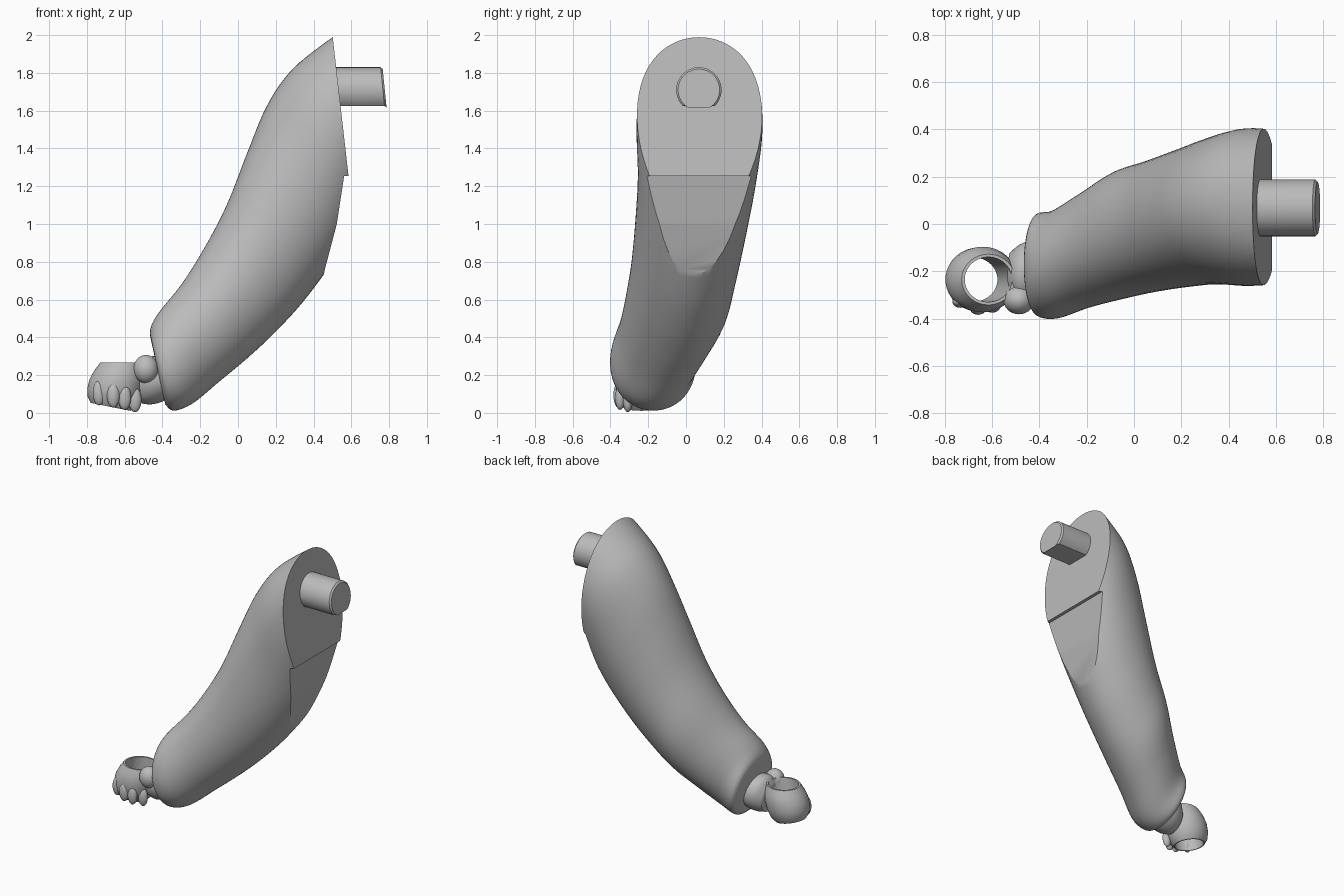
import bpy, bmesh, math
from mathutils import Vector

cube = bpy.data.objects.get("Cube")
if cube:
    bpy.data.objects.remove(cube, do_unlink=True)

grey = bpy.data.materials.new("plain grey")
grey.use_nodes = True
colour = (0.5, 0.5, 0.5, 1)
grey.diffuse_color = colour
grey.node_tree.nodes["Principled BSDF"].inputs["Base Color"].default_value = colour


def finish(name, bm, angle=35):
    bmesh.ops.recalc_face_normals(bm, faces=bm.faces)
    mesh = bpy.data.meshes.new(name)
    bm.to_mesh(mesh)
    bm.free()
    mesh.materials.append(grey)
    obj = bpy.data.objects.new(name, mesh)
    bpy.context.collection.objects.link(obj)
    smooth(obj, angle)
    return obj


def smooth(obj, angle):
    bpy.ops.object.select_all(action='DESELECT')
    obj.select_set(True)
    bpy.context.view_layer.objects.active = obj
    bpy.ops.object.shade_smooth_by_angle(angle=math.radians(angle))


def loft(rings, cap=True, closed=False):
    """Skin a list of point rings with quads."""
    bm = bmesh.new()
    rows = [[bm.verts.new(p) for p in ring] for ring in rings]
    n = len(rows[0])
    pairs = list(zip(rows, rows[1:] + rows[:1])) if closed else list(zip(rows, rows[1:]))
    for a, b in pairs:
        for i in range(n):
            j = (i + 1) % n
            bm.faces.new((a[i], a[j], b[j], b[i]))
    if cap:
        bm.faces.new(rows[0])
        bm.faces.new(rows[-1])
    return bm


def catmull(a, b, c, d, t):
    return [0.5 * (2 * q + (r - p) * t + (2 * p - 5 * q + 4 * r - s) * t * t
                   + (3 * q - p - 3 * r + s) * t ** 3) for p, q, r, s in zip(a, b, c, d)]


def refine(keys, steps):
    ext = [keys[0]] + keys + [keys[-1]]
    out = [catmull(*ext[i:i + 4], k / steps) for i in range(len(keys) - 1) for k in range(steps)]
    return out + [list(keys[-1])]


def section(key, n=64):
    """Oval between an outer and an inner point, with a y range."""
    ox, oz, ix, iz, y0, y1 = key
    ring = []
    for k in range(n):
        a = math.tau * k / n
        c, s = math.cos(a), math.sin(a)
        ring.append(((ox + ix) / 2 + (ox - ix) / 2 * c, (y0 + y1) / 2 + (y1 - y0) / 2 * s,
                     (oz + iz) / 2 + (oz - iz) / 2 * c))
    return ring


# Sleeve: outer x, z, inner x, z, front y, back y from cuff to shoulder
sleeve_keys = [
    (-.455, .36, -.385, .045, -.345, 0.0),
    (-.465, .44, -.34, .012, -.39, .045),
    (-.42, .53, -.24, .05, -.40, .06),
    (-.30, .68, -.10, .165, -.355, .14),
    (-.18, .87, .05, .29, -.32, .225),
    (-.06, 1.10, .20, .43, -.29, .27),
    (.05, 1.38, .37, .62, -.268, .32),
    (.15, 1.62, .55, .88, -.255, .37),
    (.27, 1.80, .70, 1.20, -.262, .405),
    (.42, 1.93, .85, 1.50, -.25, .39),
    (.62, 2.07, 1.0, 1.80, -.22, .36),
]
sleeve = finish("sleeve", loft([section(k) for k in refine(sleeve_keys, 5)]))

# Cutter for the flat shoulder face and the relief below it
cut_profile = [(.36, .3), (.46, .76), (.523, 1.0), (.562, 1.255), (.585, 1.255),
               (.489, 2.1), (.489, 2.4), (1.6, 2.4), (1.6, .3)]
cutter = finish("shoulder_cutter", loft([[(x, y, z) for x, z in cut_profile] for y in (-1, 1)]))
cutter.hide_render = True
mod = sleeve.modifiers.new("shoulder cut", 'BOOLEAN')
mod.operation = 'DIFFERENCE'
mod.solver = 'EXACT'
mod.object = cutter
bpy.ops.object.select_all(action='DESELECT')
sleeve.select_set(True)
bpy.context.view_layer.objects.active = sleeve
# Bake the cut ahead of any smoothing modifier
while sleeve.modifiers[0] != mod:
    bpy.ops.object.modifier_move_up(modifier=mod.name)
bpy.ops.object.modifier_apply(modifier=mod.name)
bpy.data.objects.remove(cutter, do_unlink=True)
smooth(sleeve, 30)


# Shoulder peg: round bar with a flat underside and slanted end
def peg_ring(x, r):
    ring = []
    for k in range(48):
        a = math.tau * k / 48
        z = max(r * math.sin(a), r - .205)
        y = r * math.cos(a)
        if r * math.sin(a) < r - .205:
            y *= 1.0
        ring.append((x - .1 * z, .068 + y, 1.71 + z))
    return ring


finish("shoulder_peg", loft([peg_ring(.48, .12), peg_ring(.767, .12), peg_ring(.777, .11)]), 30)

# Hand: bulging tilted ring, outer wall up then inner wall down
wall = [(.105, .02), (.128, .05), (.143, .10), (.146, .16), (.135, .21), (.113, .255),
        (.10, .255), (.097, .14), (.097, .02)]


def hand_ring(r, z, n=48):
    ring = []
    for k in range(n):
        a = math.tau * k / n
        x = r * math.cos(a)
        drop = .22 * x * max(0, 1 - z / .2)
        ring.append((-.645 + .25 * (z - .14) + x, -.235 + .95 * r * math.sin(a), z + .012 - drop))
    return ring


finish("hand_grip", loft([hand_ring(r, z) for r, z in wall], cap=False, closed=True), 50)


def ellipsoid(name, centre, size):
    bm = bmesh.new()
    bmesh.ops.create_uvsphere(bm, u_segments=32, v_segments=16, radius=1)
    for v in bm.verts:
        v.co = Vector([c + s * p for c, s, p in zip(centre, size, v.co)])
    return finish(name, bm, 60)


# Wrist: stub reaching from the grip into the cuff
wrist_keys = [(-.535, .24, -.51, .05, -.31, -.12), (-.50, .29, -.46, .045, -.34, -.085),
              (-.45, .30, -.40, .06, -.34, -.07), (-.36, .30, -.32, .10, -.32, -.08)]
finish("wrist", loft([section(k, 40) for k in refine(wrist_keys, 4)]), 50)

# Thumb and finger knuckles on the front of the grip
ellipsoid("thumb", (-.487, -.32, .232), (.066, .062, .075))
for i, x in enumerate((-.735, -.66, -.60, -.545)):
    y = -.235 - .95 * math.sqrt(max(.0, .13 ** 2 - (x + .65) ** 2))
    ellipsoid(f"finger_{i + 1}", (x, y, .105 - .012 * i), (.034, .026, .065))
